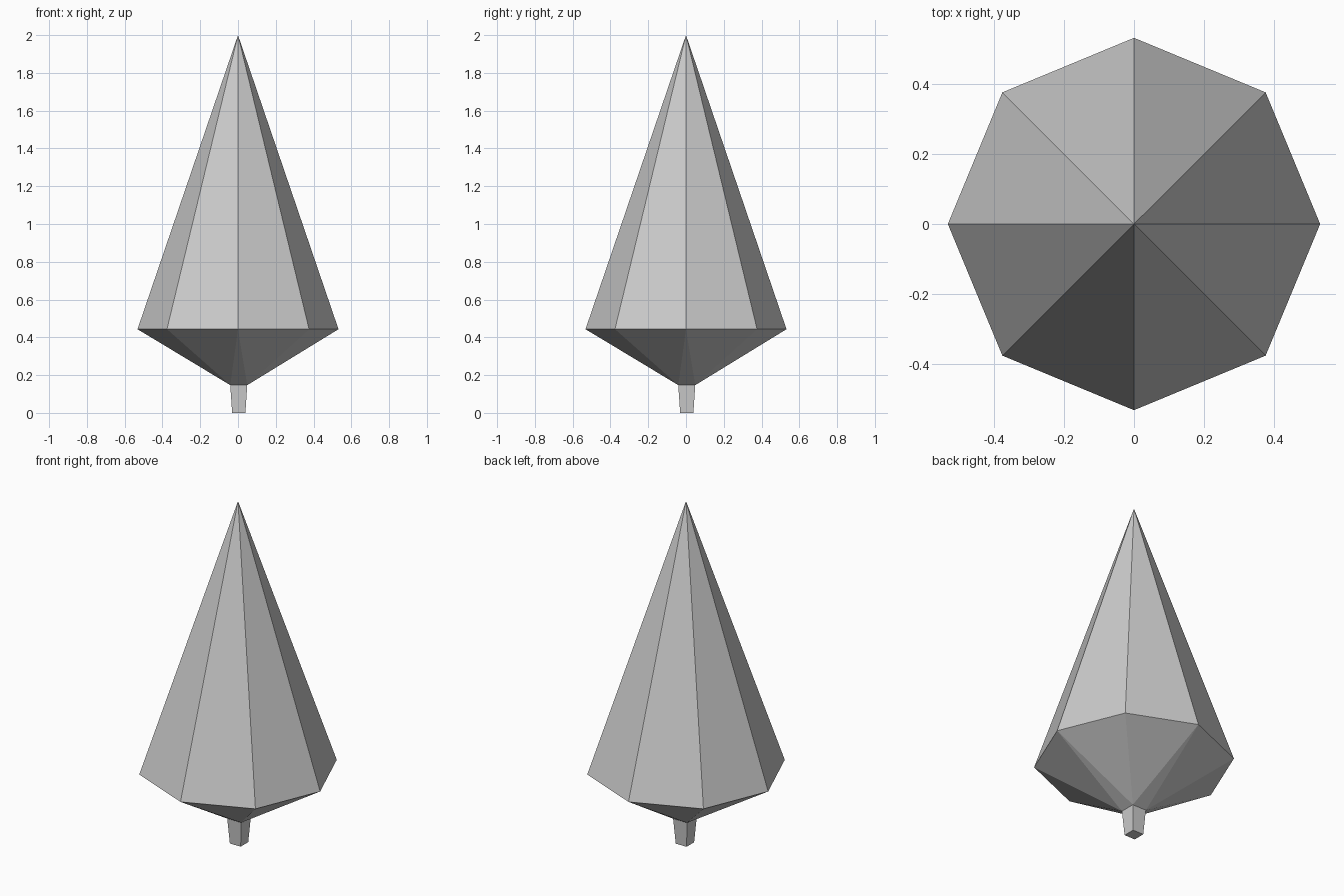
import bpy
import math

if "Cube" in bpy.data.objects:
    bpy.data.objects.remove(bpy.data.objects["Cube"])


def add_object(name, verts, faces):
    mesh = bpy.data.meshes.new(name)
    mesh.from_pydata(verts, [], faces)
    mesh.update()
    obj = bpy.data.objects.new(name, mesh)
    bpy.context.collection.objects.link(obj)


def square(lo, hi, z):
    # corners in the +x+y, -x+y, -x-y, +x-y quadrants
    return [(hi, hi, z), (lo, hi, z), (lo, lo, z), (hi, lo, z)]


SIDES, RADIUS, RIM_Z, NECK_Z = 8, 0.532, 0.443, 0.147
neck = square(-0.041, 0.049, NECK_Z)

# Trunk: small square stem, narrowing downward, slightly off centre
trunk_faces = [(3, 2, 1, 0)]
trunk_faces += [(i, (i + 1) % 4, (i + 1) % 4 + 4, i + 4) for i in range(4)]
add_object("trunk", square(-0.031, 0.039, 0) + neck, trunk_faces)

# Canopy: octagonal spire above the rim, faceted taper from rim to square neck
rim = [(RADIUS * math.cos(math.tau * i / SIDES),
        RADIUS * math.sin(math.tau * i / SIDES), RIM_Z) for i in range(SIDES)]
tip, base = SIDES, SIDES + 1
faces = [(i, (i + 1) % SIDES, tip) for i in range(SIDES)]
for q in range(4):
    a, b, c = 2 * q, 2 * q + 1, (2 * q + 2) % SIDES
    corner, next_corner = base + q, base + (q + 1) % 4
    faces += [(b, a, corner), (c, b, corner), (c, corner, next_corner)]
add_object("canopy", rim + [(0, 0, 2)] + neck, faces)
